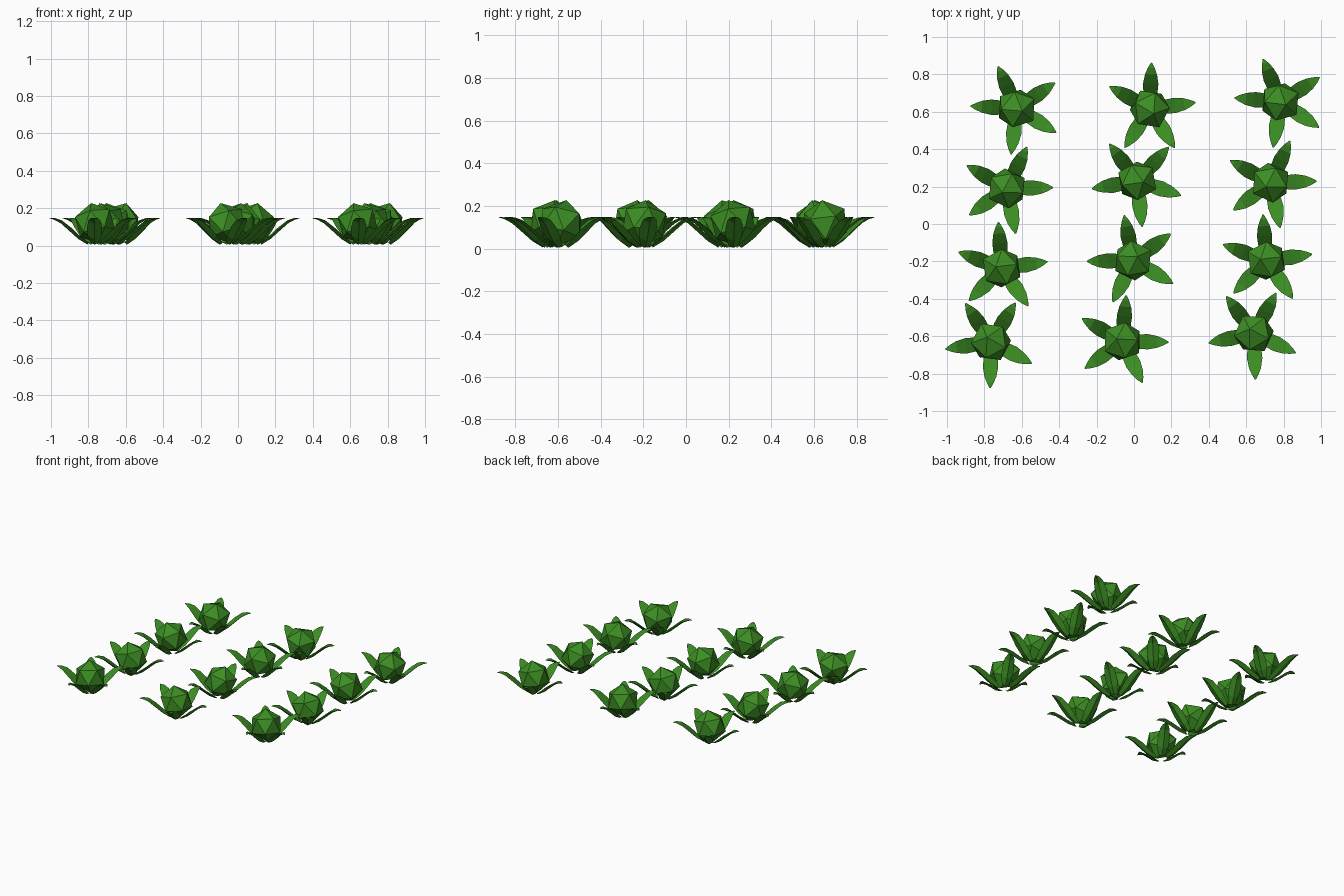
import bpy, bmesh
from math import radians
from mathutils import Matrix, Vector

if "Cube" in bpy.data.objects:
    bpy.data.objects.remove(bpy.data.objects["Cube"])

green = bpy.data.materials.new("cabbage_green")
green.diffuse_color = (0.045, 0.27, 0.017, 1)
green.use_nodes = True
green.node_tree.nodes["Principled BSDF"].inputs["Base Color"].default_value = green.diffuse_color

# leaf stations: radius, keel height, half width
LEAF = [(0.04, 0.005, 0.024), (0.09, 0.035, 0.038), (0.135, 0.075, 0.041),
        (0.185, 0.119, 0.032), (0.22, 0.138, 0.018), (0.247, 0.146, 0.003)]
LEAF_ANGLES = [0, 80, 143, 229, 294.5]
OFFSET = Matrix.Translation((-0.0045, 0.006, 0))

# plants: x, y, turn in degrees
PLANTS = [(-0.62, 0.615, 34), (0.09, 0.61, 8), (0.79, 0.65, 32),
          (-0.685, 0.185, -79), (0.025, 0.23, 47), (0.725, 0.215, -78),
          (-0.715, -0.235, 225), (0, -0.19, 101), (0.70, -0.195, 225),
          (-0.77, -0.625, 189), (-0.07, -0.625, 216), (0.635, -0.58, 192)]


def finish(bm, name):
    bmesh.ops.transform(bm, matrix=OFFSET, verts=bm.verts)
    bmesh.ops.recalc_face_normals(bm, faces=bm.faces)
    me = bpy.data.meshes.new(name)
    bm.to_mesh(me)
    bm.free()
    me.materials.append(green)
    return me


def head_mesh():
    bm = bmesh.new()
    tilt = Matrix.Translation((0, 0, 0.12)) @ Matrix.Rotation(radians(17), 4, Vector((1, 0.6, 0)))
    bmesh.ops.create_icosphere(bm, subdivisions=1, radius=0.112, matrix=tilt)
    return finish(bm, "cabbage_head")


def leaves_mesh():
    bm = bmesh.new()
    for a in LEAF_ANGLES:
        turn = Matrix.Rotation(radians(a), 4, 'Z')
        # three-sided section: flat top over a keel
        rows = [[bm.verts.new(turn @ Vector((r, s * w, z + abs(s) * w * 0.5)))
                 for s in (-1, 0, 1)] for r, z, w in LEAF]
        for p, q in zip(rows, rows[1:]):
            for i in range(3):
                j = (i + 1) % 3
                bm.faces.new((p[i], q[i], q[j], p[j]))
        bm.faces.new(rows[0])
        bm.faces.new(rows[-1])
    return finish(bm, "cabbage_leaves")


# rows of identical cabbages, each turned differently
parts = [("head", head_mesh()), ("outer_leaves", leaves_mesh())]
for n, (x, y, turn) in enumerate(PLANTS, 1):
    for label, mesh in parts:
        ob = bpy.data.objects.new(f"cabbage_{n}_{label}", mesh)
        ob.location = (x, y, 0)
        ob.rotation_euler.z = radians(turn)
        bpy.context.collection.objects.link(ob)
